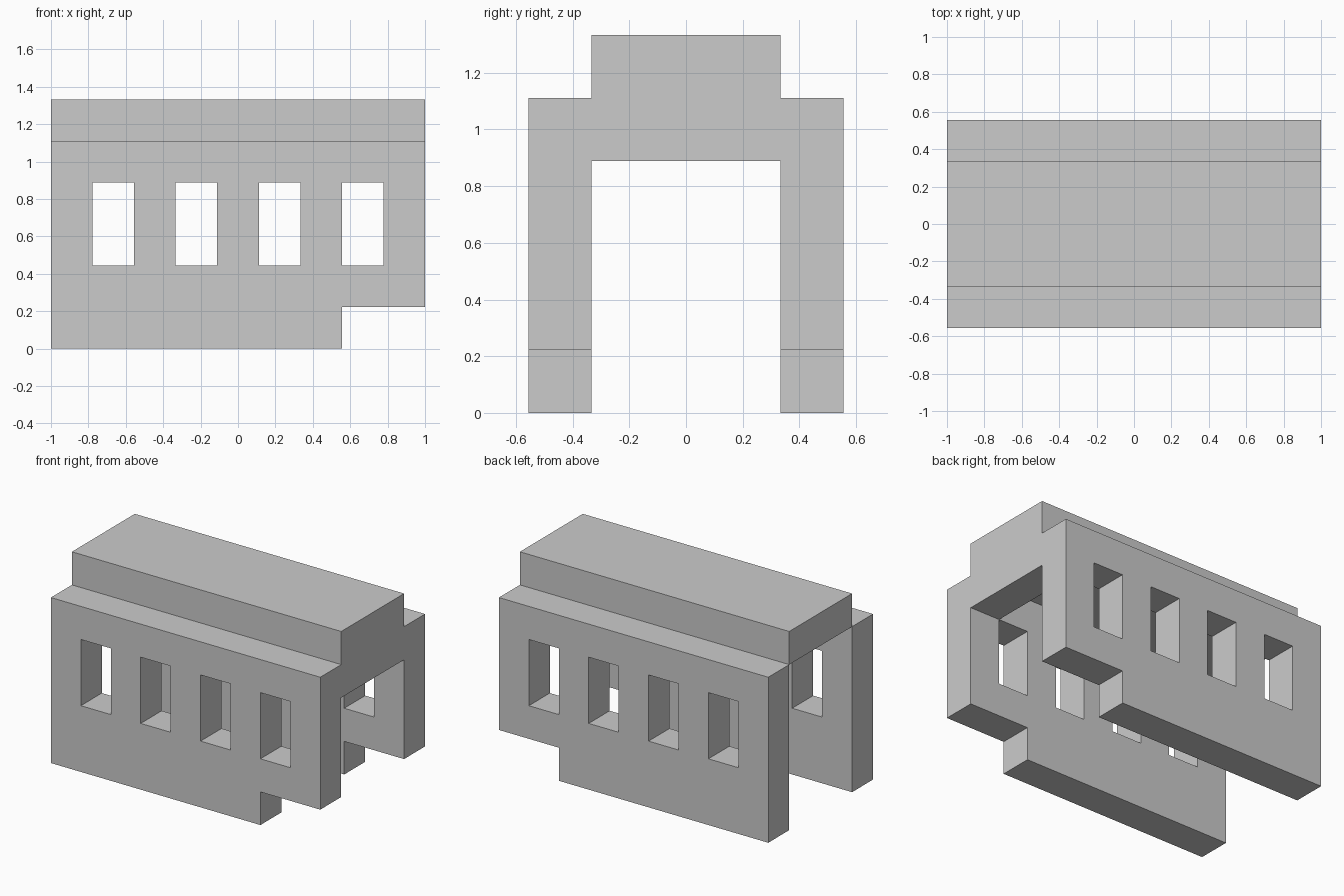
import bpy, bmesh

if "Cube" in bpy.data.objects:
    bpy.data.objects.remove(bpy.data.objects["Cube"])

U = 1 / 9  # grid unit: the model is 18 units long


def make_object(name, bm):
    bmesh.ops.recalc_face_normals(bm, faces=bm.faces)
    mesh = bpy.data.meshes.new(name)
    bm.to_mesh(mesh)
    bm.free()
    obj = bpy.data.objects.new(name, mesh)
    bpy.context.collection.objects.link(obj)
    return obj


def extrude_profile(bm, xz, y0, y1):
    """Extrude an XZ outline (in grid units) from y0 to y1."""
    face = bm.faces.new([bm.verts.new((x * U, y0 * U, z * U)) for x, z in xz])
    ext = bmesh.ops.extrude_face_region(bm, geom=[face])["geom"]
    verts = [v for v in ext if isinstance(v, bmesh.types.BMVert)]
    bmesh.ops.translate(bm, verts=verts, vec=(0, (y1 - y0) * U, 0))


def rect(x0, x1, z0, z1):
    return [(x0, z0), (x1, z0), (x1, z1), (x0, z1)]


# Window cutter: four tall openings
bm = bmesh.new()
for x in (-7, -3, 1, 5):
    extrude_profile(bm, rect(x, x + 2, 4, 8), -6, -2)
cutter = make_object("window_cutter", bm)
cutter.hide_render = True
cutter.display_type = 'WIRE'

# Side walls: notched at the lower right end, pierced by windows, mirrored front to back
bm = bmesh.new()
extrude_profile(bm, [(-9, 0), (5, 0), (5, 2), (9, 2), (9, 10), (-9, 10)], -5, -3)
walls = make_object("side_walls", bm)
cut = walls.modifiers.new("windows", 'BOOLEAN')
cut.operation = 'DIFFERENCE'
cut.solver = 'EXACT'
cut.object = cutter
mirror = walls.modifiers.new("mirror", 'MIRROR')
mirror.use_axis = (False, True, False)

# Raised roof slab, with a cross beam hanging below it at the right end only
bm = bmesh.new()
extrude_profile(bm, [(-9, 10), (7, 10), (7, 8), (9, 8), (9, 12), (-9, 12)], -3, 3)
make_object("roof_with_end_beam", bm)
